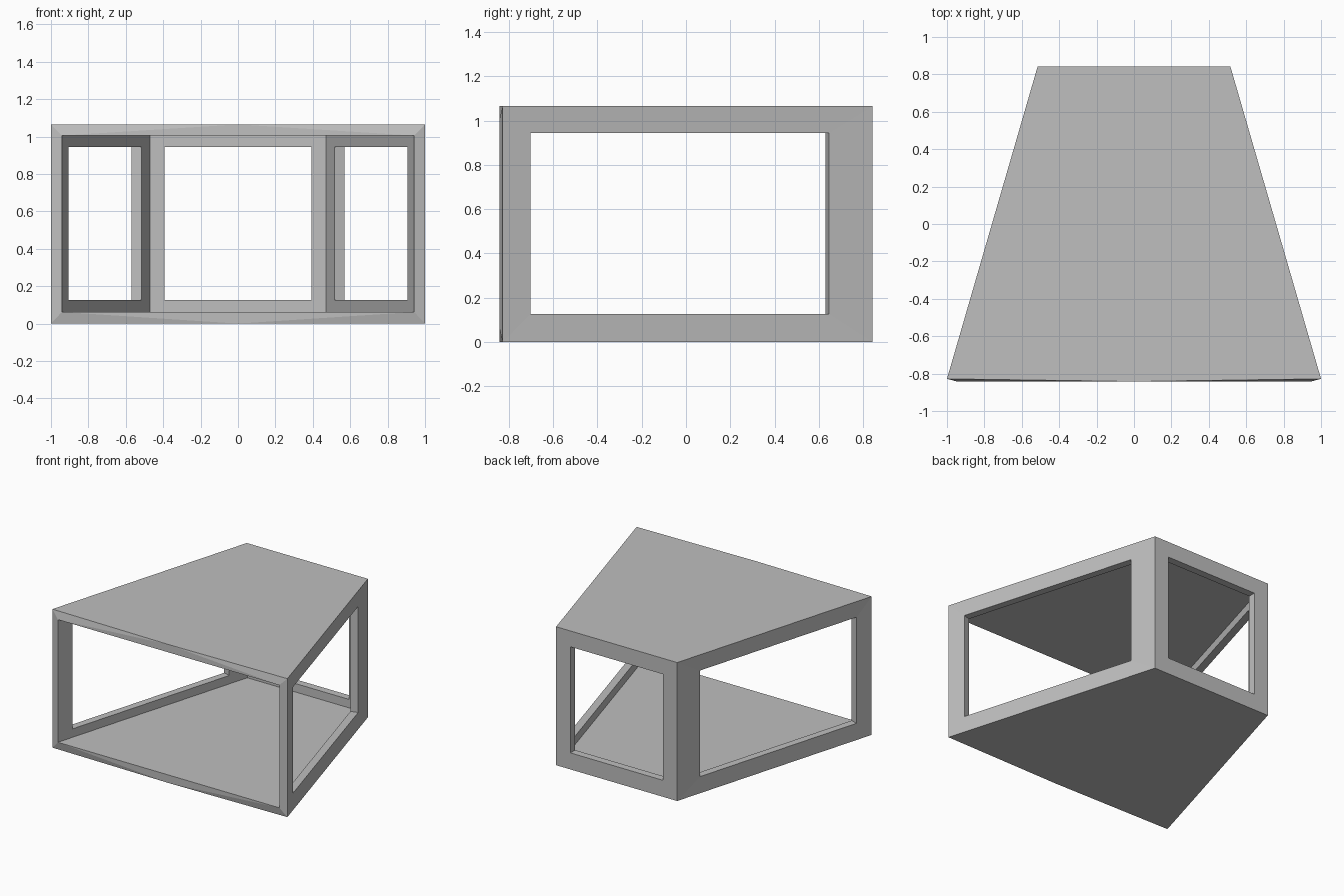
import bpy, bmesh
from mathutils import Vector

cube = bpy.data.objects.get("Cube")
if cube:
    bpy.data.objects.remove(cube)

HEIGHT = 1.065
FLOOR, CEILING = 0.062, 1.005       # inside faces of floor and roof
SILL, LINTEL = 0.127, 0.943         # window opening heights
WALL = 0.057

# Plan corners, going front-left, back-left, back-right, front-right
outer = [Vector(p) for p in ((1, -0.828), (0.515, 0.843), (-0.515, 0.843), (-1, -0.828))]
inner = [Vector(p) for p in ((0.942, -0.843), (0.471, 0.786), (-0.471, 0.786), (-0.942, -0.843))]
nose = Vector((0, -0.842))          # slight bow in the front edge

# Window ends on each wall, as plan points on the inside face
windows = [
    (Vector((0.906, -0.718)), Vector((0.516, 0.630))),
    (Vector((0.393, 0.786)), Vector((-0.393, 0.786))),
    (Vector((-0.516, 0.630)), Vector((-0.906, -0.718))),
]

bm = bmesh.new()


def face(*points):
    bm.faces.new([bm.verts.new(p) for p in points])


def at(p, z):
    return Vector((p.x, p.y, z))


def upright(a, b, low, high):
    """Corners of a vertical rectangle between two plan points."""
    return [at(a, low), at(b, low), at(b, high), at(a, high)]


def ring(first, second):
    """Four faces joining two rectangles."""
    for i in range(4):
        j = (i + 1) % 4
        face(first[i], first[j], second[j], second[i])


# Side and back walls, each with a window cut square through it
for i, (start, end) in enumerate(windows):
    along = (outer[i + 1] - outer[i]).normalized()
    outward = Vector((along.y, -along.x)) * WALL
    hole_in = upright(start, end, SILL, LINTEL)
    hole_out = upright(start + outward, end + outward, SILL, LINTEL)
    ring(upright(outer[i], outer[i + 1], 0, HEIGHT), hole_out)
    ring(hole_out, hole_in)
    ring(hole_in, upright(inner[i], inner[i + 1], FLOOR, CEILING))

# Floor and roof slabs, with the front rim that joins them
for out_z, in_z in ((0, FLOOR), (HEIGHT, CEILING)):
    face(*[at(p, out_z) for p in outer + [nose]])
    face(*[at(p, in_z) for p in inner])
    centre = at(nose, out_z)
    left, right = at(inner[0], in_z), at(inner[3], in_z)
    face(at(outer[0], out_z), centre, left)
    face(centre, at(outer[3], out_z), right)
    face(centre, right, left)

# Upright parts of the front rim
for i in (0, 3):
    face(at(outer[i], 0), at(inner[i], FLOOR), at(inner[i], CEILING), at(outer[i], HEIGHT))

bmesh.ops.remove_doubles(bm, verts=bm.verts, dist=0.0005)
bmesh.ops.recalc_face_normals(bm, faces=bm.faces)
mesh = bpy.data.meshes.new("windowed_shell")
bm.to_mesh(mesh)
bm.free()

# Plain grey finish
grey = bpy.data.materials.new("light grey")
grey.use_nodes = True
colour = (0.52, 0.52, 0.52, 1)
grey.diffuse_color = colour
grey.node_tree.nodes["Principled BSDF"].inputs["Base Color"].default_value = colour
mesh.materials.append(grey)

shell = bpy.data.objects.new("windowed_shell", mesh)
bpy.context.collection.objects.link(shell)
